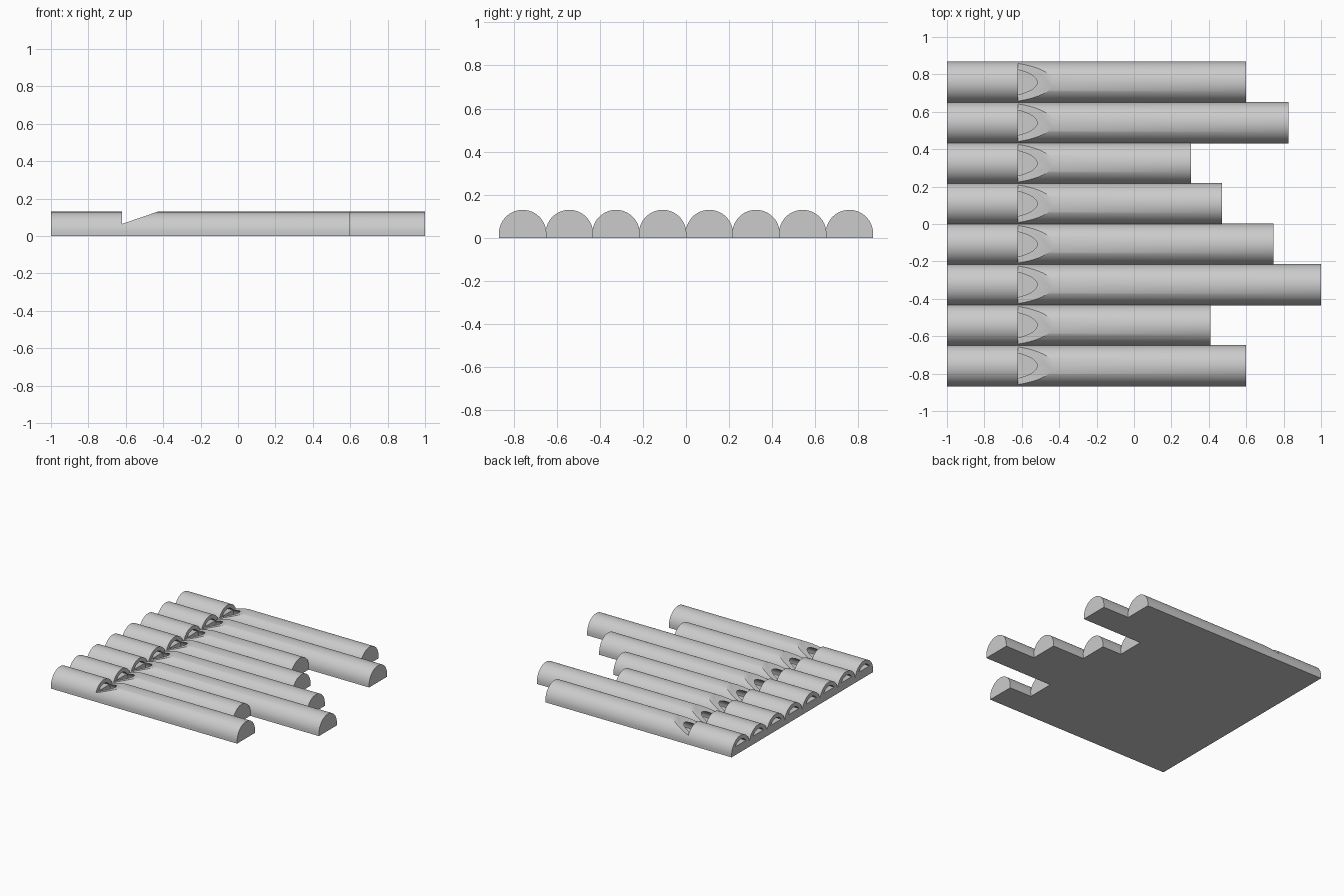
import bpy, bmesh, math

if "Cube" in bpy.data.objects:
    bpy.data.objects.remove(bpy.data.objects["Cube"])

PITCH, R, BORE, AXIS_Z = 0.2165, 0.11, 0.08, 0.02
MOUTH_X, LIP_Z, TOP_Z = -0.62, 0.065, 0.13
ENDS = [0.6, 0.41, 1.0, 0.745, 0.47, 0.305, 0.825, 0.6]   # front to back

grey = bpy.data.materials.new("light grey")
grey.diffuse_color = (0.6, 0.6, 0.6, 1)
grey.use_nodes = True
grey.node_tree.nodes["Principled BSDF"].inputs["Base Color"].default_value = grey.diffuse_color


def prism(name, points, offset):
    """Solid made by sweeping a closed 3D outline along an offset."""
    bm = bmesh.new()
    face = bm.faces.new([bm.verts.new(p) for p in points])
    out = bmesh.ops.extrude_face_region(bm, geom=[face])
    verts = [v for v in out["geom"] if isinstance(v, bmesh.types.BMVert)]
    bmesh.ops.translate(bm, verts=verts, vec=offset)
    bmesh.ops.recalc_face_normals(bm, faces=bm.faces)
    mesh = bpy.data.meshes.new(name)
    bm.to_mesh(mesh)
    bm.free()
    obj = bpy.data.objects.new(name, mesh)
    bpy.context.collection.objects.link(obj)
    return obj


def arch(name, y, radius, floor, x0, x1, steps=40):
    """Round-topped bar along x with a flat floor."""
    start = math.asin(max(0, floor - AXIS_Z) / radius)
    pts = []
    for i in range(steps + 1):
        a = start + (math.pi - 2 * start) * i / steps
        pts.append((x0, y + radius * math.cos(a), AXIS_Z + radius * math.sin(a)))
    if floor < AXIS_Z:
        pts += [(x0, y - radius, floor), (x0, y + radius, floor)]
    return prism(name, pts, (x1 - x0, 0, 0))


def cut(obj, cutters):
    for c in cutters:
        mod = obj.modifiers.new("cut", 'BOOLEAN')
        mod.operation, mod.solver, mod.object = 'DIFFERENCE', 'EXACT', c
        c.hide_render = True
    bpy.context.view_layer.update()
    dg = bpy.context.evaluated_depsgraph_get()
    mesh = bpy.data.meshes.new_from_object(obj.evaluated_get(dg))
    obj.modifiers.clear()
    obj.data = mesh
    for c in cutters:
        bpy.data.objects.remove(c)


pipes = []
for i, end in enumerate(ENDS):
    y = (i - 3.5) * PITCH
    pipe = arch(f"pipe_{i + 1}", y, R, 0, -1, end)
    # sounding chamber, closed at the far end
    bore = arch("bore_cutter", y, BORE, AXIS_Z, MOUTH_X - 0.002, end - 0.06)
    # blowing slot from the mouth end to the notch
    slot = arch("slot_cutter", y, BORE - 0.001, LIP_Z, -1.05, MOUTH_X + 0.02)
    # sloped notch: upright wall, then a ramp up to the top of the pipe
    slope = (TOP_Z - LIP_Z) / 0.19
    notch = prism("notch_cutter",
                  [(MOUTH_X, y - 0.12, LIP_Z),
                   (MOUTH_X + 0.25, y - 0.12, LIP_Z + slope * 0.25),
                   (MOUTH_X, y - 0.12, LIP_Z + slope * 0.25)], (0, 0.24, 0))
    cut(pipe, [bore, slot, notch])
    pipe.data.materials.clear()
    pipe.data.materials.append(grey)
    pipes.append(pipe)

# smooth the round walls, keep the cut edges sharp
bpy.ops.object.select_all(action='DESELECT')
for p in pipes:
    p.select_set(True)
bpy.context.view_layer.objects.active = pipes[0]
bpy.ops.object.shade_smooth_by_angle(angle=math.radians(30))
